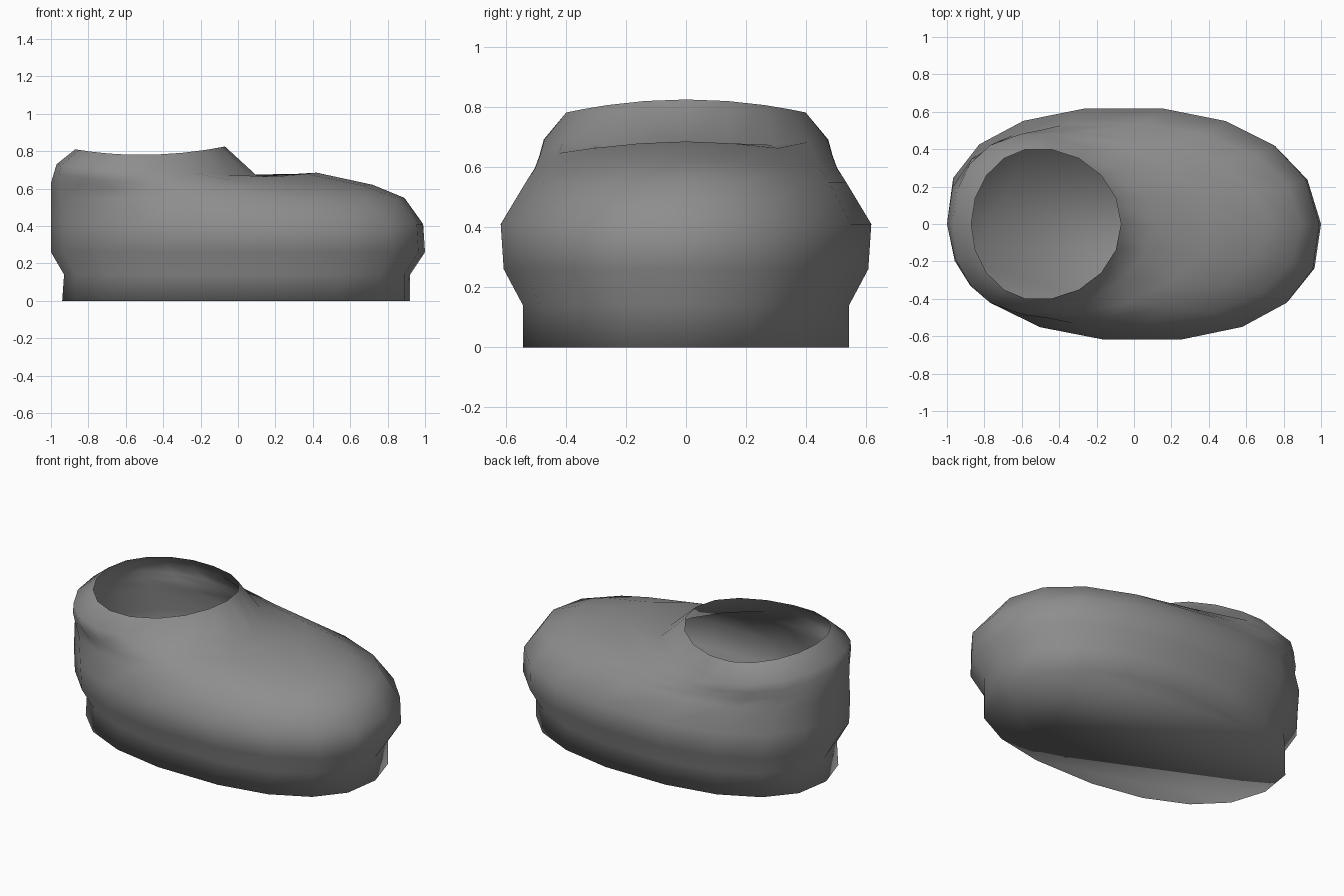
import bpy
import bmesh
import math

old = bpy.data.objects.get("Cube")
if old:
    bpy.data.objects.remove(old, do_unlink=True)

SIDES = 18

grey = bpy.data.materials.new("soft_grey")
grey.use_nodes = True
colour = (0.27, 0.27, 0.27, 1)
grey.diffuse_color = colour
grey.node_tree.nodes["Principled BSDF"].inputs["Base Color"].default_value = colour


def spow(v, p):
    return math.copysign(abs(v) ** p, v)


def ring(bm, xs, half_width, zs, powers, skew):
    """Egg-shaped outline; xs and zs are given at heel, widest point and toe."""
    verts = []
    for i in range(SIDES):
        a = 2 * math.pi * i / SIDES
        front = math.cos(a) > 0
        power = powers[1] if front else powers[0]
        c = abs(math.cos(a)) ** (2 / power)
        y = spow(math.sin(a), 2 / power) * half_width
        end = 2 if front else 0
        x = xs[1] + c * (xs[end] - xs[1]) - skew * y
        z = zs[1] + c * c * (zs[end] - zs[1])
        verts.append(bm.verts.new((x, y, z)))
    return verts


# Outlines from the sole up to the open collar:
# x (heel, widest, toe), half width, z (heel, widest, toe),
# fullness (heel, toe), sideways skew of the foot
outlines = [
    ((-0.94, 0.0, 0.92), 0.55, (0.0, 0.0, 0.0), (2.25, 2.3), 0.08),
    ((-0.93, 0.0, 0.92), 0.55, (0.14, 0.14, 0.14), (2.25, 2.3), 0.08),
    ((-1.0, 0.0, 1.0), 0.615, (0.26, 0.26, 0.26), (2.25, 2.25), 0.08),
    ((-1.0, 0.0, 0.99), 0.625, (0.41, 0.41, 0.41), (2.3, 2.25), 0.08),
    ((-1.0, -0.16, 0.89), 0.54, (0.55, 0.55, 0.55), (2.3, 2.25), 0.05),
    ((-1.0, -0.34, 0.72), 0.51, (0.63, 0.595, 0.62), (2.25, 2.0), 0.03),
    ((-0.985, -0.47, 0.42), 0.495, (0.68, 0.635, 0.685), (2.2, 1.85), 0.0),
    ((-0.97, -0.54, 0.11), 0.48, (0.73, 0.69, 0.66), (2.2, 1.8), 0.0),
    ((-0.87, -0.52, -0.07), 0.405, (0.81, 0.78, 0.825), (2.0, 2.0), 0.0),
]

bm = bmesh.new()
rings = [ring(bm, *o) for o in outlines]

# Flat sole and side walls
bm.faces.new(list(reversed(rings[0])))
for low, high in zip(rings, rings[1:]):
    for i in range(SIDES):
        j = (i + 1) % SIDES
        bm.faces.new((low[i], low[j], high[j], high[i]))
for f in bm.faces:
    f.smooth = True

mesh = bpy.data.meshes.new("boot_shell")
bm.to_mesh(mesh)
bm.free()
mesh.materials.append(grey)
boot = bpy.data.objects.new("boot_shell", mesh)
bpy.context.collection.objects.link(boot)
